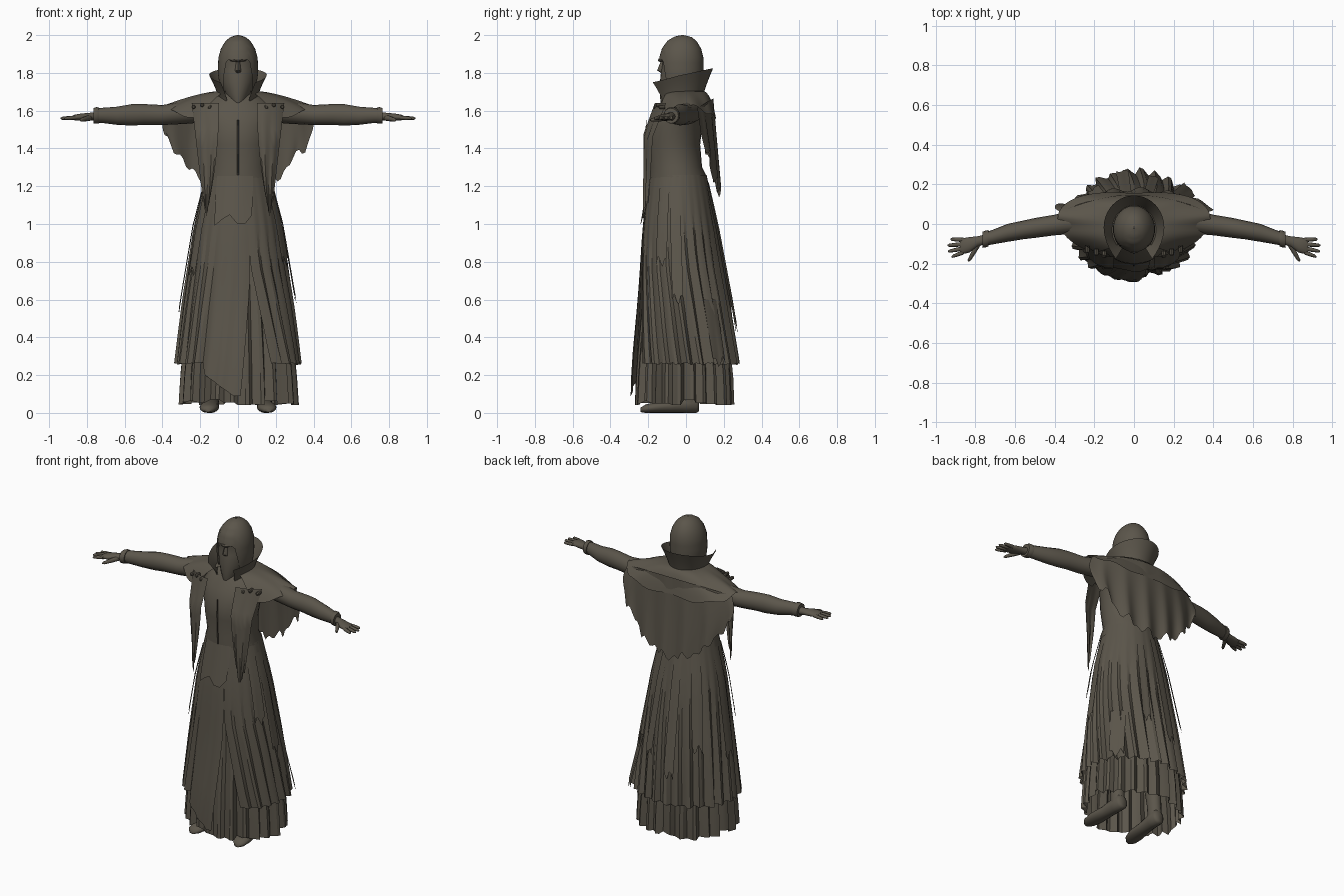
import bpy, math, random
from mathutils import Vector

random.seed(4)
if "Cube" in bpy.data.objects:
    bpy.data.objects.remove(bpy.data.objects["Cube"])

cloth = bpy.data.materials.new("dark_grey_brown_cloth")
cloth.use_nodes = True
COLOUR = (0.105, 0.092, 0.07, 1)
cloth.diffuse_color = COLOUR
cloth.node_tree.nodes["Principled BSDF"].inputs["Base Color"].default_value = COLOUR


def make(name, verts, faces, mirror=False, angle=35):
    mesh = bpy.data.meshes.new(name)
    mesh.from_pydata([tuple(v) for v in verts], [], faces)
    mesh.materials.append(cloth)
    ob = bpy.data.objects.new(name, mesh)
    bpy.context.collection.objects.link(ob)
    if mirror:
        ob.modifiers.new("Mirror", 'MIRROR')
    bpy.ops.object.select_all(action='DESELECT')
    ob.select_set(True)
    bpy.context.view_layer.objects.active = ob
    bpy.ops.object.shade_smooth_by_angle(angle=math.radians(angle))
    return ob


def sheet(name, fn, nu, nv, flip=False, **kw):
    """Surface from fn(u, v) with u and v running 0..1."""
    verts = [fn(i / nu, j / nv) for j in range(nv + 1) for i in range(nu + 1)]
    w = nu + 1
    faces = [(j * w + i, (j + 1) * w + i, (j + 1) * w + i + 1, j * w + i + 1)
             for j in range(nv) for i in range(nu)]
    if flip:
        faces = [f[::-1] for f in faces]
    return make(name, verts, faces, **kw)


def tube(name, rings, axis='z', sides=16, **kw):
    """Capped loft; each ring is (centre, half_a, half_b) across the axis."""
    verts, faces = [], []
    for c, a, b in rings:
        for k in range(sides):
            t = math.tau * k / sides
            p, q = a * math.cos(t), b * math.sin(t)
            off = {'x': (0, p, q), 'y': (q, 0, p), 'z': (p, q, 0)}[axis]
            verts.append(Vector(c) + Vector(off))
    for r in range(len(rings) - 1):
        for k in range(sides):
            m = (k + 1) % sides
            faces.append((r * sides + k, r * sides + m, (r + 1) * sides + m, (r + 1) * sides + k))
    faces += [tuple(range(sides))[::-1], tuple(range(len(verts) - sides, len(verts)))]
    return make(name, verts, faces, **kw)


def body(name, rows, **kw):
    """Upright loft from rows of (z, half width, front y, back y)."""
    return tube(name, [((0, (f + b) / 2, z), w, (b - f) / 2) for z, w, f, b in rows], **kw)


def lerp(rows, z):
    """Interpolate rows sorted by falling first value."""
    if z >= rows[0][0]:
        return rows[0][1:]
    for a, b in zip(rows, rows[1:]):
        if z >= b[0]:
            t = (a[0] - z) / (a[0] - b[0])
            return [p + (q - p) * t for p, q in zip(a[1:], b[1:])]
    return rows[-1][1:]


# Skirts: a shared flared shape with irregular knife pleats
SKIRT = [(1.26, .165, -.19, .105), (1.0, .225, -.225, .155), (.6, .28, -.25, .215), (.25, .315, -.28, .26),
         (.05, .325, -.285, .265)]


def skirt_point(theta, z, grow=0.0):
    w, f, b = lerp(SKIRT, z)
    w, r = w + grow, (b - f) / 2 + grow
    return Vector((w * math.cos(theta), (f + b) / 2 + r * math.sin(theta), z))


def pleat_table(n, size):
    return [random.uniform(.4, 1) * s * size for _ in range(n) for s in (-.6, .1, .9, 1.1)]


under = pleat_table(24, .024)
hem = [random.uniform(.04, .07) for _ in range(24)]


def underskirt_fn(u, v):
    i = round(u * 96) % 96
    z = 1.2 + (hem[i // 4] - 1.2) * v
    return skirt_point(-math.pi / 2 + math.tau * u, z, -.026 + under[i] * v)


sheet("underskirt", underskirt_fn, 96, 8, flip=True, angle=25)

over = pleat_table(25, .022)


def overskirt_fn(u, v):
    i = min(round(u * 100), 99)
    open_ = max(0, v - .45) / .55
    start = -1.33 + .36 * open_
    end = -1.33 + math.tau - .2 * open_
    theta = start + (end - start) * u
    low = .26 + random.uniform(-.008, .008)
    if u > .88:
        low = .22 - .13 * min(1, (u - .88) / .1)
    soft = .3 if u > .88 else 1
    z = 1.26 + (low - 1.26) * v
    return skirt_point(theta, z, .004 + over[i] * soft * v ** 1.3)


sheet("overskirt", overskirt_fn, 100, 10, flip=True, angle=25)


# Ragged cloth strips hanging over the skirt: angle, width, top, bottom, flare
def strip(name, mid, width, top, bottom, flare):
    def fn(u, v):
        t = mid + (u - .5) * width * (1 - .25 * v)
        z = top + (bottom - top) * v + (.03 * math.sin(u * 9 + mid) * v)
        return skirt_point(t, z, .008 + flare * v)
    sheet(name, fn, 5, 6, flip=True, angle=25)


strip("front_waist_panel", -1.68, 1.15, 1.255, 1.02, .008)
for k, (mid, width, top, bottom, flare) in enumerate([
        (-.45, .35, 1.25, .8, .02), (-.1, .3, 1.2, .6, .02), (.65, .35, .6, .27, .035),
        (1.25, .22, 1.2, .55, .025), (1.75, .25, 1.22, .45, .03), (2.3, .3, 1.2, .62, .025),
        (3.1, .35, 1.2, .55, .02), (3.7, .3, 1.2, .75, .02)]):
    strip("ragged_strip_%d" % (k + 1), mid, width, top, bottom, flare)

# Torso and fitted vest
body("torso", [(1.2, .168, -.19, .105), (1.25, .172, -.198, .11), (1.3, .155, -.19, .085), (1.42, .165, -.205, .075),
               (1.52, .18, -.2, .085), (1.59, .2, -.165, .09), (1.65, .16, -.13, .085), (1.7, .08, -.09, .08)],
     sides=28)
sheet("vest_front_seam", lambda u, v: Vector((.008 * (u - .5), -.212 + .012 * abs(v - .35) - .004 * math.sin(u * math.pi),
                                             1.55 - .29 * v)), 2, 6)

# Head with tapering masked face
body("head", [(1.6, .03, -.125, .04), (1.64, .045, -.135, .07), (1.69, .07, -.138, .075), (1.75, .09, -.138, .08),
              (1.81, .098, -.132, .085), (1.855, .1, -.124, .085), (1.88, .1, -.132, .086), (1.93, .083, -.118, .073),
              (1.97, .056, -.086, .045), (1.992, .025, -.045, .01)], sides=28, angle=50)
sheet("nose", lambda u, v: Vector(((u - .5) * (.018 + .026 * v), -.122 - (.01 + .026 * v) * math.sin(u * math.pi)
                                  * (1 if v < .9 else .3), 1.865 - .065 * v)), 4, 5)
tube("brow", [((s * .075, -.137 + .075 * s * s, 1.868 + .008 * abs(s)), .012, .01)
              for s in (-1, -.6, -.25, 0, .25, .6, 1)], axis='x', sides=8)
HOOD = [(2.0, .004, -.024, -.016), (1.993, .035, -.06, .025), (1.97, .065, -.098, .055), (1.93, .09, -.127, .08),
        (1.88, .104, -.142, .092), (1.8, .107, -.145, .092), (1.68, .09, -.14, .085)]


def hood_fn(u, v):
    t = -math.pi / 2 + math.tau * u
    front = abs(u - .5) * 2
    low = 1.69 if front < .68 else min(1.872, 1.69 + (front - .68) * 1.4)
    z = 2.0 - (2.0 - low) * (v ** 1.7)
    w, f, b = lerp(HOOD, z)
    return Vector((w * math.cos(t), (f + b) / 2 + (b - f) / 2 * math.sin(t), z))


sheet("hood", hood_fn, 40, 14, flip=True, angle=50)


# Tall standing collar, open and pointed at the front
def collar_fn(u, v, inset=0):
    s = 2 * u - 1
    t = math.pi / 2 + s * 2.5
    point = max(0, abs(s) - .7) / .3
    w, r = .098 + .055 * v ** 1.4 - inset, .112 + .05 * v ** 1.4 + .035 * point * v - inset
    y = -.03 + .012 * v + r * math.sin(t)
    top = 1.79 + .035 * math.sin(t) - .012 * point
    return Vector((w * math.cos(t), y, 1.64 + (top - 1.64) * v))


sheet("collar", collar_fn, 32, 6)
sheet("collar_lining", lambda u, v: collar_fn(u, v, .006 * (1 - v)), 32, 6, flip=True)


# Shoulder mantle draped from the neck
def mantle_fn(u, v):
    t = -1.12 + (math.pi + 2.24) * u
    c, s = math.cos(t), math.sin(t)
    cx = math.copysign(abs(c) ** .8, c)
    edge = .18 if s < 0 else .155
    x = cx * (.09 + .295 * v)
    y = .0 + s * (.085 + (edge - .085) * v ** .7) + .03 * abs(cx) * v
    drop = .075 * v ** 1.5 + .075 * v * v * abs(s)
    z = 1.705 - drop + .008 * math.sin(t * 9) * v * v
    return Vector((x, y, z))


sheet("shoulder_mantle", mantle_fn, 48, 8, flip=True, angle=40)


# Ragged back cape
CAPE_HEM = [(.4, 1.47), (.36, 1.39), (.3, 1.35), (.24, 1.26), (.18, 1.22), (0, 1.16)]


def cape_fn(u, v):
    s = 2 * u - 1
    x = s * (.37 + .03 * math.sin(v * 2.5))
    low = lerp(CAPE_HEM, abs(s) * .4)[0] + .018 * math.sin(u * 71) + .012 * math.sin(u * 37)
    top = 1.665 - .05 * abs(s) ** 2
    y = .145 + .03 * v - .085 * s * s + .012 * math.sin(s * 17) * v
    return Vector((x, y, top + (low - top) * v))


sheet("back_cape", cape_fn, 48, 8, angle=30, flip=True)


# Hanging front panels, ending in ragged points
def stole_fn(u, v):
    inner, outer = .1 + .045 * v * v, .245 - .06 * v
    x = inner + (outer - inner) * u
    low = 1.04 + .2 * abs(u - .55) + .02 * math.sin(u * 30)
    y = -.165 - .06 * min(1, v * 3) + .06 * u * u * (1 - v * .6) + .006 * math.sin(u * 15) * v
    return Vector((x, y, 1.64 + (low - 1.64) * v))


sheet("front_cape_panel", stole_fn, 10, 12, mirror=True, angle=30)

# Sleeves, cuffs, hands
tube("sleeve", [((.16, .03, 1.6), .07, .06), ((.28, .015, 1.59), .062, .06), ((.4, -.005, 1.577), .052, .053),
                ((.5, -.02, 1.58), .05, .055), ((.56, -.03, 1.578), .047, .057), ((.64, -.045, 1.573), .045, .048),
                ((.72, -.068, 1.575), .036, .04), ((.76, -.078, 1.573), .034, .036)], axis='x', mirror=True, angle=50)
tube("cuff", [((.735, -.072, 1.575), .041, .042), ((.75, -.076, 1.575), .043, .044), ((.765, -.08, 1.573), .04, .04)],
     axis='x', mirror=True)
tube("palm", [((.75, -.077, 1.57), .024, .024), ((.79, -.088, 1.568), .026, .02), ((.83, -.105, 1.566), .039, .019),
              ((.865, -.112, 1.564), .04, .015), ((.878, -.114, 1.562), .034, .01)], axis='x', mirror=True, angle=60)
for finger, y0, x1, y1 in [("little_finger", -.08, .925, -.077), ("ring_finger", -.102, .94, -.108),
                           ("middle_finger", -.123, .938, -.138), ("index_finger", -.143, .92, -.165)]:
    tube(finger, [((.86 + (x1 - .86) * t, y0 + (y1 - y0) * t, 1.563 - .004 * t), r, r)
                  for t, r in ((0, .011), (.5, .0105), (.9, .008), (1, .003))], axis='x', sides=8, mirror=True, angle=60)
tube("thumb", [((.785 + .05 * t, -.1 - .09 * t, 1.562 - .012 * t), r, r)
               for t, r in ((0, .016), (.5, .013), (.9, .009), (1, .003))], axis='y', sides=8, mirror=True, angle=60)

# Mantle studs
for k, (x, y, z) in enumerate([(.15, -.165, 1.62), (.19, -.155, 1.63), (.235, -.14, 1.62)]):
    tube("mantle_stud_%d" % (k + 1), [((x, y + .03, z), .011, .011), ((x, y, z), .011, .011), ((x, y - .005, z), .006, .006)],
         axis='y', sides=8, mirror=True)

# Legs and shoes
tube("leg", [((.1, -.02, .8), .075, .085), ((.13, 0, .4), .058, .065), ((.14, .015, .15), .04, .045),
             ((.142, .02, .05), .038, .045)], mirror=True, angle=60)
tube("shoe", [((.138, .07, .04), .03, .025), ((.139, .055, .048), .048, .04), ((.14, 0, .046), .046, .04),
              ((.145, -.08, .036), .036, .042), ((.152, -.16, .029), .029, .052), ((.158, -.215, .022), .022, .042),
              ((.16, -.24, .016), .012, .02)], axis='y', mirror=True, angle=60)
